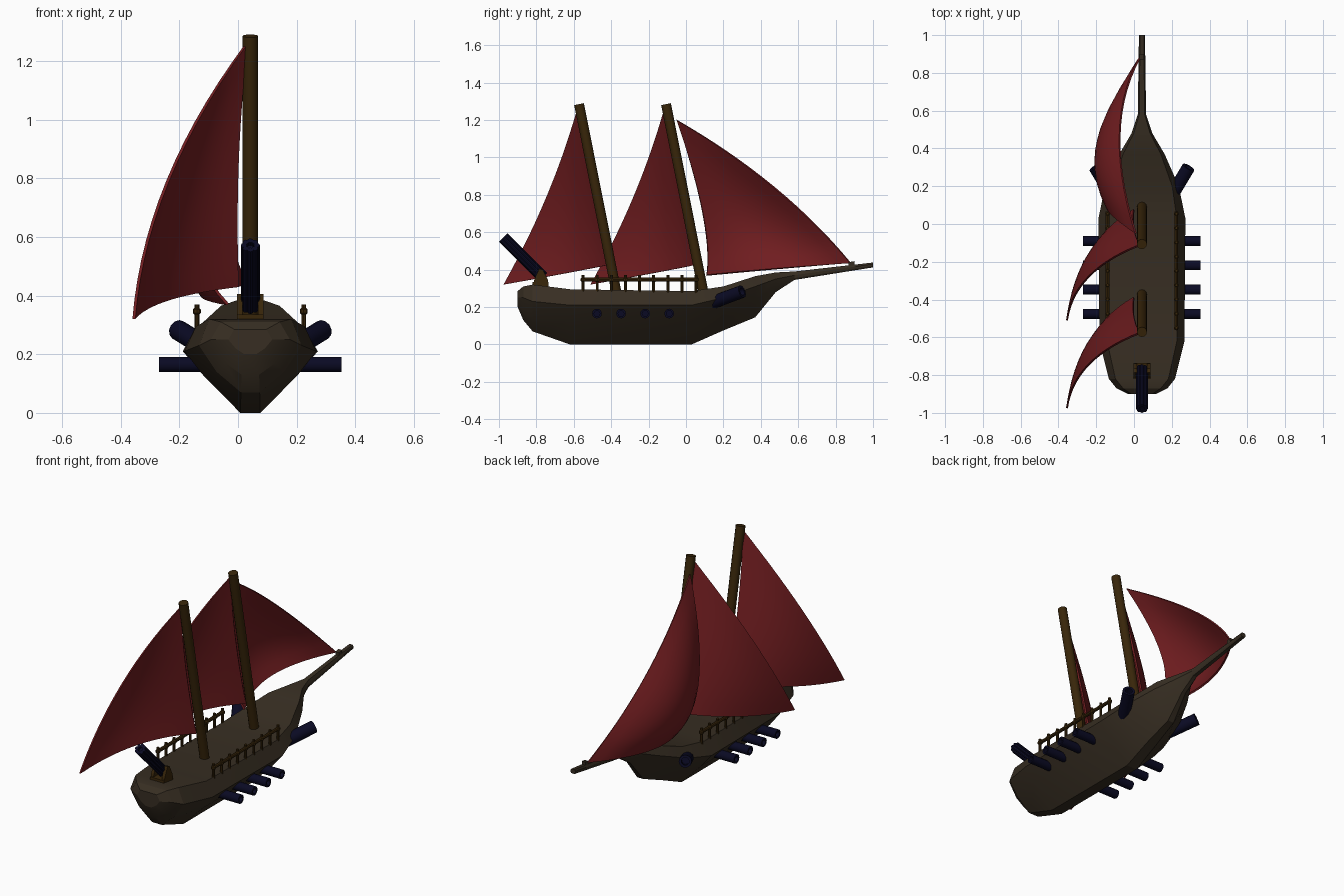
import bpy, bmesh, math
from mathutils import Vector

if "Cube" in bpy.data.objects:
    bpy.data.objects.remove(bpy.data.objects["Cube"])

CX = 0.042  # centre line of the ship


def material(name, rgb):
    m = bpy.data.materials.new(name)
    m.diffuse_color = (*rgb, 1)
    m.use_nodes = True
    m.node_tree.nodes["Principled BSDF"].inputs["Base Color"].default_value = m.diffuse_color
    return m


HULL = material("weathered_hull_wood", (0.038, 0.027, 0.016))
WOOD = material("brown_spar_wood", (0.040, 0.019, 0.003))
SAIL = material("red_sailcloth", (0.16, 0.012, 0.014))
IRON = material("dark_blue_iron", (0.003, 0.003, 0.017))


def make(name, verts, faces, mat, smooth=None):
    me = bpy.data.meshes.new(name)
    me.from_pydata([tuple(v) for v in verts], [], faces)
    bm = bmesh.new()
    bm.from_mesh(me)
    bmesh.ops.recalc_face_normals(bm, faces=bm.faces)
    bm.to_mesh(me)
    bm.free()
    me.materials.append(mat)
    ob = bpy.data.objects.new(name, me)
    bpy.context.collection.objects.link(ob)
    if smooth:
        bpy.ops.object.select_all(action='DESELECT')
        ob.select_set(True)
        bpy.context.view_layer.objects.active = ob
        bpy.ops.object.shade_smooth_by_angle(angle=math.radians(smooth))
    return ob


def lathe(name, start, end, profile, mat, n=12):
    """Spin (radius, distance) pairs around the line from start to end."""
    a, d = Vector(start), (Vector(end) - Vector(start)).normalized()
    q = d.to_track_quat('Z', 'Y')
    verts = [a + q @ Vector((r * math.cos(t), r * math.sin(t), h))
             for r, h in profile for t in [2 * math.pi * i / n for i in range(n)]]
    faces = [(k * n + i, k * n + (i + 1) % n, (k + 1) * n + (i + 1) % n, (k + 1) * n + i)
             for k in range(len(profile) - 1) for i in range(n)]
    faces += [tuple(range(n)), tuple(range(len(verts) - n, len(verts)))]
    return make(name, verts, faces, mat, 40)


def rod(name, start, end, r, mat, n=10):
    length = (Vector(end) - Vector(start)).length
    return lathe(name, start, end, [(r, 0), (r, length)], mat, n)


def barrel(name, start, end, r):
    length = (Vector(end) - Vector(start)).length
    return lathe(name, start, end,
                 [(r, 0), (r, length), (r * .6, length), (r * .6, length - .04)], IRON)


def prism(name, x0, x1, outline, mat):
    n = len(outline)
    verts = [(x, y, z) for x in (x0, x1) for y, z in outline]
    faces = [tuple(range(n)), tuple(range(n, 2 * n))]
    faces += [(i, (i + 1) % n, n + (i + 1) % n, n + i) for i in range(n)]
    return make(name, verts, faces, mat)


# Hull with bowsprit: y, then (half width, z) for keel, bilge, widest line, deck edge
stations = [
    (-.90, .020, .20, .05, .22, .075, .25, .055, .285),
    (-.87, .030, .13, .085, .17, .135, .25, .10, .31),
    (-.82, .032, .07, .115, .14, .175, .23, .14, .32),
    (-.62, .034, .00, .158, .125, .225, .21, .185, .295),
    (.03, .034, .00, .162, .13, .23, .21, .185, .285),
    (.20, .030, .075, .128, .17, .195, .25, .16, .31),
    (.37, .020, .145, .08, .24, .12, .31, .10, .365),
    (.48, .012, .28, .035, .31, .055, .35, .043, .385),
    (.58, .012, .345, .018, .355, .022, .37, .014, .39),
    (1.0, .010, .412, .016, .42, .016, .43, .010, .438),
]
verts, faces = [], []
for y, *s in stations:
    half = list(zip(s[::2], s[1::2]))
    verts += [(CX + w, y, z) for w, z in half] + [(CX - w, y, z) for w, z in half[::-1]]
for k in range(len(stations) - 1):
    faces += [(k * 8 + i, k * 8 + (i + 1) % 8, k * 8 + 8 + (i + 1) % 8, k * 8 + 8 + i)
              for i in range(8)]
faces += [tuple(range(8)), tuple(range(len(verts) - 8, len(verts)))]
make("hull", verts, faces, HULL, 22)


# Sails: curved triangles through three corners and three edge midpoints
def sail(name, a, b, c, ab, bc, ca, belly, n=14):
    a, b, c, ab, bc, ca, belly = map(Vector, (a, b, c, ab, bc, ca, belly))
    verts, faces, idx = [], [], {}
    for i in range(n + 1):
        for j in range(n + 1 - i):
            u, v = i / n, j / n
            w = 1 - u - v
            idx[i, j] = len(verts)
            verts.append(a * u * (2 * u - 1) + b * v * (2 * v - 1) + c * w * (2 * w - 1)
                         + 4 * (ab * u * v + bc * v * w + ca * w * u) + 27 * u * v * w * belly)
    for i in range(n):
        for j in range(n - i):
            faces.append((idx[i, j], idx[i + 1, j], idx[i, j + 1]))
            if i + j < n - 1:
                faces.append((idx[i + 1, j], idx[i + 1, j + 1], idx[i, j + 1]))
    ob = make(name, verts, faces, SAIL, 60)
    mod = ob.modifiers.new("cloth_thickness", 'SOLIDIFY')
    mod.thickness, mod.offset = .010, 0
    # Keep the rim crisp so the cloth shades evenly
    bpy.ops.object.modifier_apply(modifier=mod.name)
    bpy.ops.object.shade_smooth_by_angle(angle=math.radians(40))


# Two raked masts, each with a sail swung out to the left
for label, dy in (("aft", 0), ("fore", .465)):
    rod(label + "_mast", (CX, -.37 + dy, .27), (CX, -.572 + dy, 1.285), .0265, WOOD, 12)
    pts = [(.03, -.578, 1.26), (-.355, -.975, .32), (0, -.39, .43),
           (-.24, -.745, .79), (-.235, -.62, .385), (0, -.487, .85)]
    sail(label + "_sail", *[(x, y + dy, z) for x, y, z in pts], (-.018, .008, 0))

# Jib between fore mast and bowsprit
sail("jib_sail", (.01, -.05, 1.2), (.03, .88, .435), (-.035, .11, .37),
     (-.075, .465, .845), (-.12, .49, .405), (-.145, .09, .70), (-.05, .01, 0))
prism("jib_cleat", CX - .012, CX + .012, [(.87, .41), (.90, .41), (.90, .445), (.87, .44)], HULL)

for side in (-1, 1):
    label = "left" if side < 0 else "right"
    # Broadside cannons
    for i in range(4):
        y = -.476 + .1287 * i
        barrel(f"{label}_cannon_{i}", (CX + side * .14, y, .165), (CX + side * .311, y, .165), .026)
    # Angled bow chaser
    barrel(label + "_bow_cannon", (CX + side * .145, .13, .22),
           (CX + side * .247, .30, .283), .035)
    # Railing with a collar on each post
    x = CX + side * .182
    rod(label + "_rail", (x, -.56, .347), (x, .065, .347), .010, WOOD, 8)
    for i in range(9):
        y = -.55 + .0755 * i
        lathe(f"{label}_rail_post_{i}", (x, y, .27), (x, y, .37),
              [(.008, 0), (.008, .065), (.013, .07), (.013, .083), (.008, .088), (.008, .10)], WOOD, 8)
    # Stern gun cheeks
    xc = CX + side * .036
    prism(label + "_gun_cheek", xc - .009, xc + .009,
          [(-.82, .30), (-.735, .30), (-.738, .345), (-.765, .40), (-.785, .405), (-.81, .35)], WOOD)

# Stern gun: base and a bundle of barrels around a core
prism("gun_base", CX - .045, CX + .045, [(-.82, .29), (-.735, .29), (-.735, .335), (-.82, .335)], WOOD)
g0, g1 = Vector((CX, -.765, .36)), Vector((CX, -.977, .572))
rod("gun_core", g0, g1 - (g1 - g0) * .05, .023, IRON)
q = (g1 - g0).to_track_quat('Z', 'Y')
for i in range(8):
    t = math.tau * i / 8
    off = q @ Vector((.022 * math.cos(t), .022 * math.sin(t), 0))
    rod(f"gun_barrel_{i}", g0 + off, g1 + off, .0105, IRON, 8)
